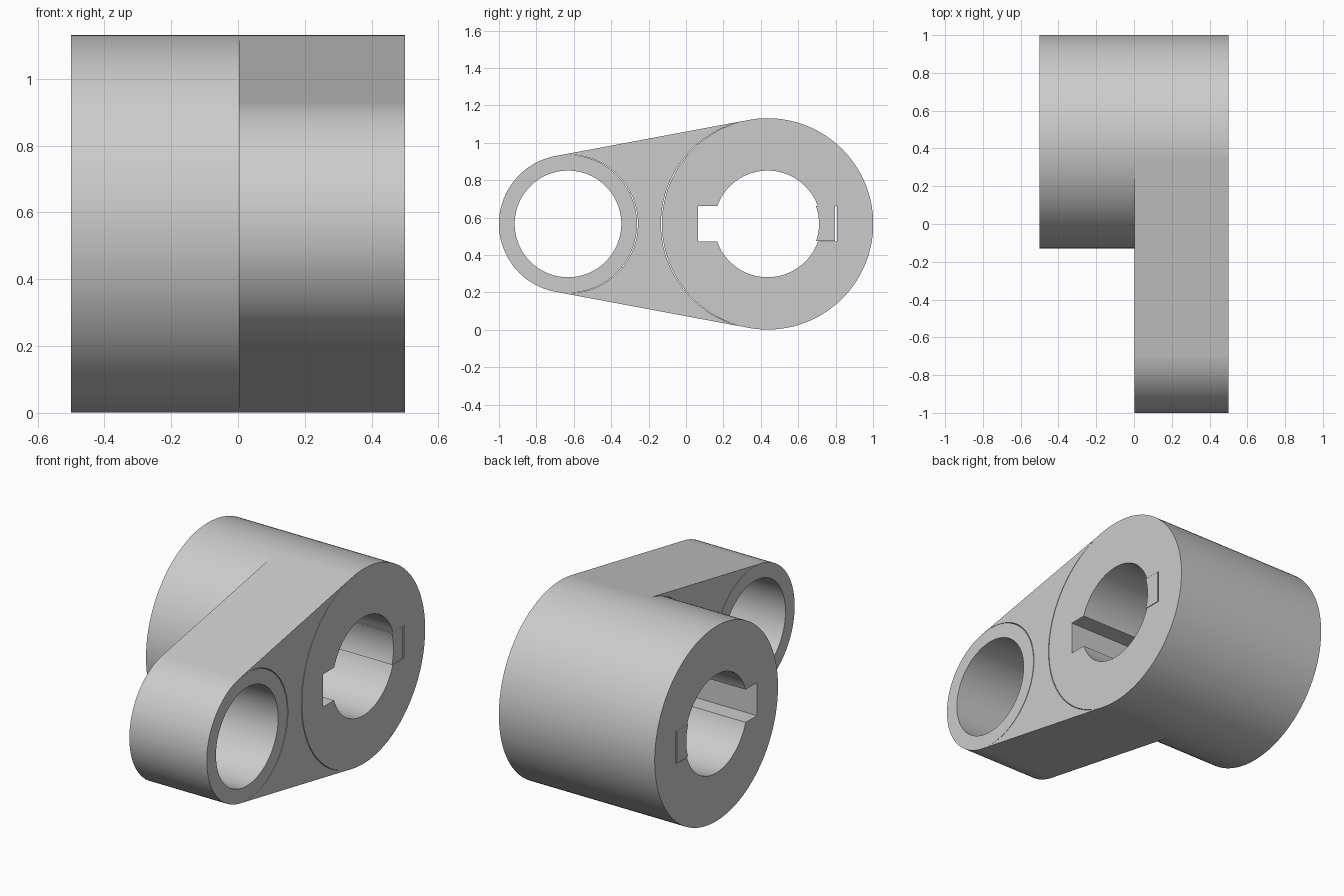
import bpy, bmesh
from math import pi, sin, cos, asin, acos, radians

if "Cube" in bpy.data.objects:
    bpy.data.objects.remove(bpy.data.objects["Cube"])

HUB, HUB_R = (0.436, 0.566), 0.565
EYE, EYE_R = (-0.631, 0.566), 0.369
BORE_R, KEY_H, KEY_D = 0.285, 0.095, 0.371


def arc(c, r, a0, a1, n, gap=0.0):
    """Arc points in the (y, z) plane; the gap fades out at both ends."""
    pts = []
    for i in range(n + 1):
        t = i / n
        a = a0 + (a1 - a0) * t
        rr = r + gap * sin(pi * t)
        pts.append((c[0] + rr * cos(a), c[1] + rr * sin(a)))
    return pts


def circle(c, r, n=128):
    return arc(c, r, 0, 2 * pi, n)[:-1]


def plate(name, loops, x0, x1):
    """Extrude closed (y, z) loops, inner ones being holes, from x0 to x1."""
    cu = bpy.data.curves.new(name, 'CURVE')
    cu.dimensions = '2D'
    cu.fill_mode = 'BOTH'
    cu.extrude = (x1 - x0) / 2
    for pts in loops:
        sp = cu.splines.new('POLY')
        sp.points.add(len(pts) - 1)
        for p, (y, z) in zip(sp.points, pts):
            p.co = (y, z, 0, 1)
        sp.use_cyclic_u = True
    ob = bpy.data.objects.new(name, cu)
    bpy.context.collection.objects.link(ob)
    ob.location.x = (x0 + x1) / 2
    ob.rotation_euler = (pi / 2, 0, pi / 2)
    bpy.ops.object.select_all(action='DESELECT')
    ob.select_set(True)
    bpy.context.view_layer.objects.active = ob
    bpy.ops.object.convert(target='MESH')
    ob = bpy.context.object
    bm = bmesh.new()
    bm.from_mesh(ob.data)
    bmesh.ops.remove_doubles(bm, verts=bm.verts, dist=1e-5)
    bmesh.ops.recalc_face_normals(bm, faces=bm.faces)
    bm.to_mesh(ob.data)
    bm.free()
    bpy.ops.object.shade_smooth_by_angle(angle=radians(30))
    return ob


# Long hub: bore with a keyway on each side
k = asin(KEY_H / BORE_R)
cy, cz = HUB
bore = arc(HUB, BORE_R, k, pi - k, 48)
bore += [(cy - KEY_D, cz + KEY_H), (cy - KEY_D, cz - KEY_H)]
bore += arc(HUB, BORE_R, pi + k, 2 * pi - k, 48)
bore += [(cy + KEY_D, cz - KEY_H), (cy + KEY_D, cz + KEY_H)]
plate("hub", [circle(HUB, HUB_R), bore], -0.5, 0.5)

# Key filling one keyway, sitting slightly proud of the bore
shift = 0.010
lo, hi = asin(-0.091 / BORE_R), asin(0.0945 / BORE_R)
key = arc((cy - shift, cz), BORE_R, lo, hi, 16)
key += [(cy + KEY_D - shift, cz + 0.0945), (cy + KEY_D - shift, cz - 0.091)]
plate("key", [key], -0.5, 0.5)

# Small eye at the end of the arm
plate("eye", [circle(EYE, EYE_R), circle(EYE, BORE_R)], 0.003, 0.5)

# Web tangent to the eye and the hub, with a hairline joint at each end
a = pi - acos((HUB_R - EYE_R) / (HUB[0] - EYE[0]))
web = arc(EYE, EYE_R, a, -a, 64, 0.005)
web += arc(HUB, HUB_R, 2 * pi - a, a, 64, 0.005)
plate("web", [web], 0.003, 0.5)
